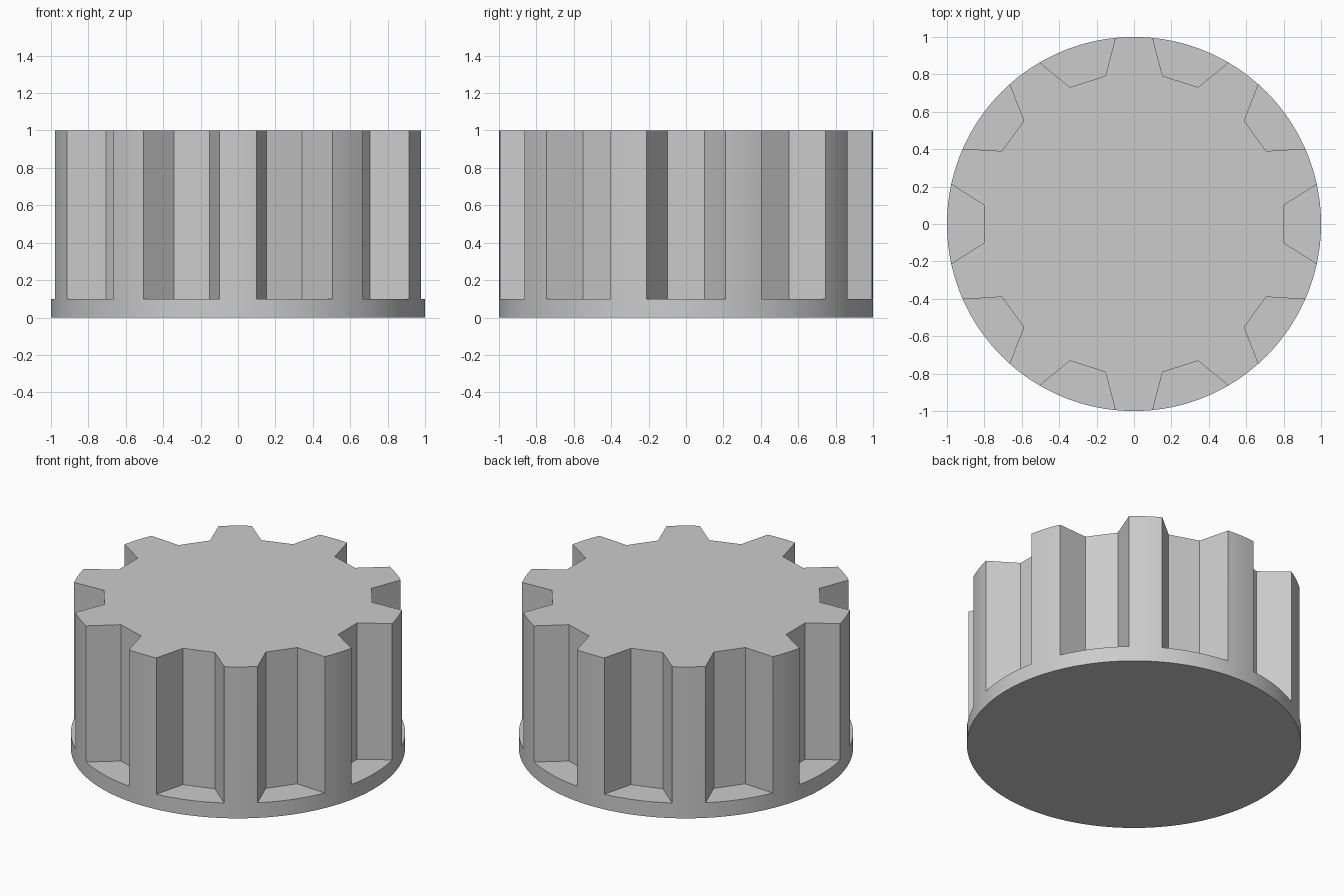
import bpy, bmesh
from math import sin, cos, radians

cube = bpy.data.objects.get("Cube")
if cube:
    bpy.data.objects.remove(cube, do_unlink=True)

TEETH = 10
RADIUS, ROOT = 1.0, 0.807            # rim and notch floor radii
FLOOR, TOP = 0.1, 1.0                # base flange and overall height
PITCH = 360 / TEETH
NOTCH_RIM, NOTCH_ROOT = 12.27, 7.1   # half angles of each notch
NOTCH_STEPS, TOOTH_STEPS = 14, 6

grey = bpy.data.materials.new("plain_grey")
grey.use_nodes = True
colour = (0.6, 0.6, 0.6, 1)
grey.diffuse_color = colour
grey.node_tree.nodes["Principled BSDF"].inputs["Base Color"].default_value = colour

bm = bmesh.new()


def point(radius, degrees, z):
    a = radians(degrees)
    return bm.verts.new((radius * cos(a), radius * sin(a), z))


def wall(lower, upper):
    for i in range(len(lower) - 1):
        bm.faces.new((lower[i], lower[i + 1], upper[i + 1], upper[i]))


# Rim angles: each pitch is a notch arc followed by a tooth arc
angles = []
for k in range(TEETH):
    start = k * PITCH - NOTCH_RIM
    tooth = PITCH - 2 * NOTCH_RIM
    angles += [start + 2 * NOTCH_RIM * i / NOTCH_STEPS for i in range(NOTCH_STEPS)]
    angles += [start + 2 * NOTCH_RIM + tooth * i / TOOTH_STEPS for i in range(TOOTH_STEPS)]

# Round base flange
bottom = [point(RADIUS, a, 0) for a in angles]
rim = [point(RADIUS, a, FLOOR) for a in angles]
wall(bottom + bottom[:1], rim + rim[:1])
bm.faces.new(bottom[::-1])

# Notches and teeth rising from the flange
outline = []
step = NOTCH_STEPS + TOOTH_STEPS
for k in range(TEETH):
    ring = [rim[(k * step + i) % len(rim)] for i in range(step + 1)]
    arc, tooth = ring[:NOTCH_STEPS + 1], ring[NOTCH_STEPS:]
    root = [point(ROOT, k * PITCH + s * NOTCH_ROOT, FLOOR) for s in (-1, 1)]
    bm.faces.new(arc + root[::-1])
    outline += root + tooth[:-1] + [tooth[-1]]

# Upper body walls and top
crown = [bm.verts.new((v.co.x, v.co.y, TOP)) for v in outline]
wall(outline + outline[:1], crown + crown[:1])
bm.faces.new(crown)
bmesh.ops.recalc_face_normals(bm, faces=bm.faces[:])

mesh = bpy.data.meshes.new("fluted_knob")
bm.to_mesh(mesh)
bm.free()
mesh.materials.append(grey)
knob = bpy.data.objects.new("fluted_knob", mesh)
bpy.context.collection.objects.link(knob)

# Smooth round surfaces with sharp notch edges
bpy.ops.object.select_all(action="DESELECT")
knob.select_set(True)
bpy.context.view_layer.objects.active = knob
bpy.ops.object.shade_smooth_by_angle(angle=radians(20))
